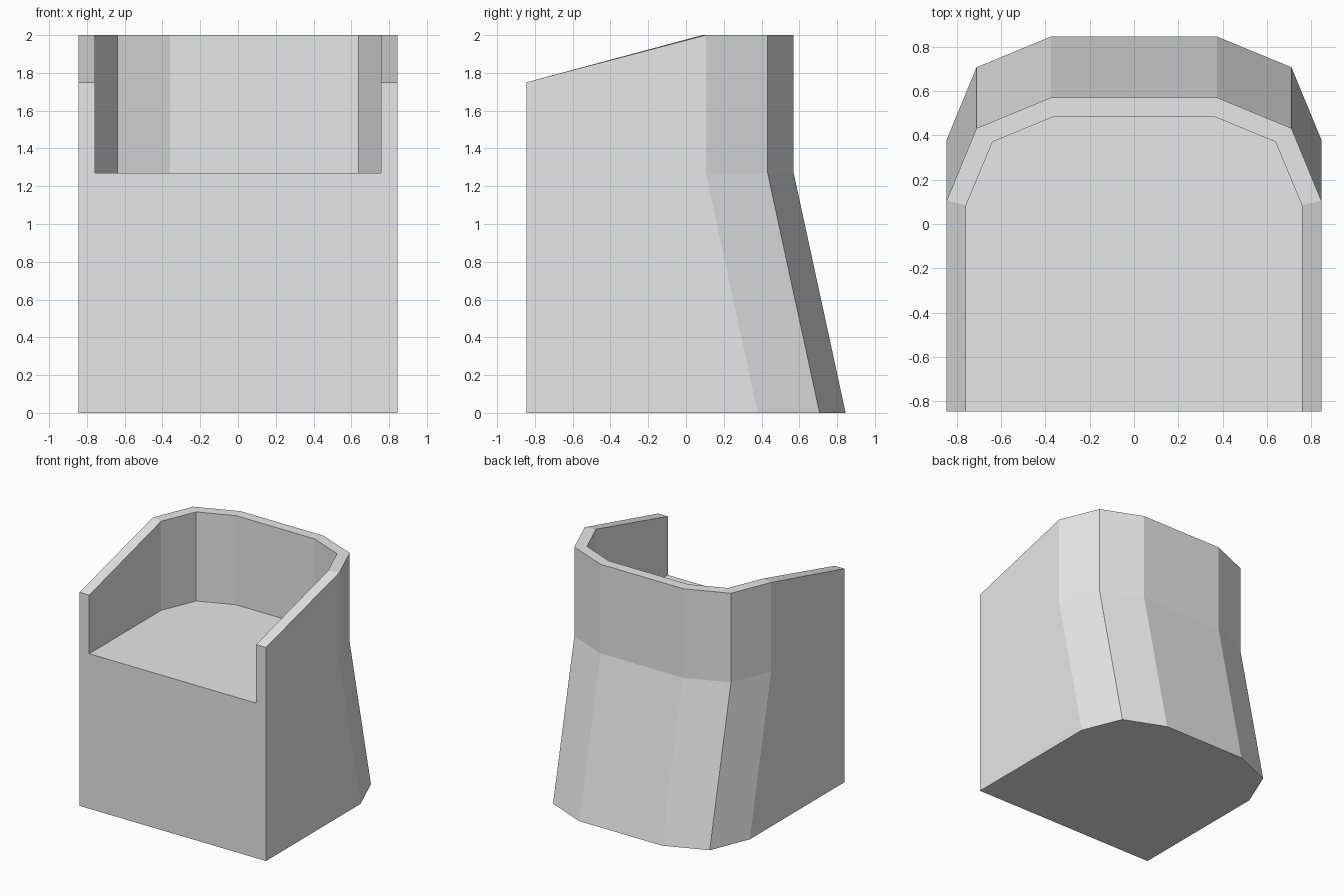
import bpy

cube = bpy.data.objects.get("Cube")
if cube:
    bpy.data.objects.remove(cube, do_unlink=True)

SEAT_Z, ARM_Z, TOP_Z = 1.27, 1.75, 2.0
LEAN = 0.275  # how far the back leans in between floor and seat

grey = bpy.data.materials.new("light grey")
grey.use_nodes = True
colour = (0.8, 0.8, 0.8, 1.0)
grey.diffuse_color = colour
grey.node_tree.nodes["Principled BSDF"].inputs["Base Color"].default_value = colour


def mirrored(half):
    """Complete a half outline, counter-clockwise from front left."""
    return half + [(-x, y) for x, y in reversed(half)]


def add_part(name, verts, faces):
    mesh = bpy.data.meshes.new(name)
    mesh.from_pydata(verts, [], faces)
    mesh.materials.append(grey)
    obj = bpy.data.objects.new(name, mesh)
    bpy.context.collection.objects.link(obj)
    return obj


# Plan outlines at seat height
outer = mirrored([(0.845, -0.845), (0.845, 0.105), (0.71, 0.432), (0.375, 0.57)])
inner = mirrored([(0.757, -0.845), (0.757, 0.085), (0.638, 0.37), (0.36, 0.485)])
n = len(outer)
front = (0, n - 1)

# Base: the floor outline is wider at the back and leans in up to the seat
floor = [(x, y if i in front else y + LEAN, 0) for i, (x, y) in enumerate(outer)]
rim = [(x, y, SEAT_Z) for x, y in outer]
sides = [(i, (i + 1) % n, n + (i + 1) % n, n + i) for i in range(n)]
add_part("base", floor + rim, sides + [tuple(reversed(range(n)))])

# Seat: flat panel inside the surround
add_part("seat", [(x, y, SEAT_Z) for x, y in inner], [tuple(range(n))])

# Surround: armrests and backrest as one wall with sloping arms
verts = []
for i, ((ox, oy), (ix, iy)) in enumerate(zip(outer, inner)):
    top = ARM_Z if i in front else TOP_Z
    verts += [(ox, oy, SEAT_Z), (ox, oy, top), (ix, iy, top), (ix, iy, SEAT_Z)]
faces = [(4 * i + k, 4 * i + 4 + k, 4 * i + 5 + k, 4 * i + 1 + k)
         for i in range(n - 1) for k in range(3)]
last = 4 * (n - 1)
faces += [(0, 1, 2, 3), (last + 3, last + 2, last + 1, last)]
add_part("arms_and_backrest", verts, faces)
